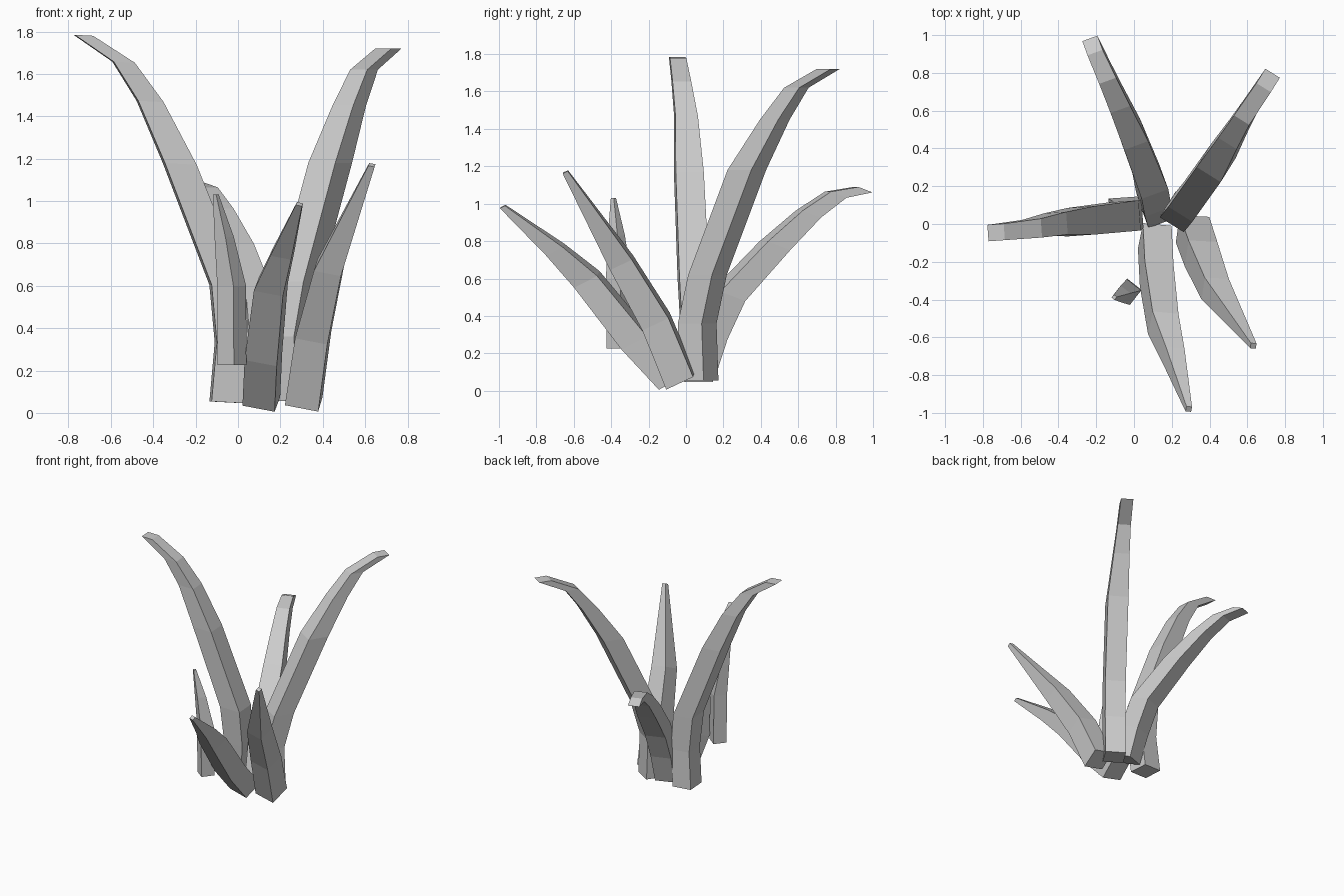
import bpy
import bmesh
from math import radians, sin, cos
from mathutils import Vector, Matrix

default = bpy.data.objects.get("Cube")
if default:
    bpy.data.objects.remove(default, do_unlink=True)

# Single plain grey material
grey = bpy.data.materials.new("plain_grey")
grey.use_nodes = True
colour = (0.6, 0.6, 0.6, 1)
grey.diffuse_color = colour
grey.node_tree.nodes["Principled BSDF"].inputs["Base Color"].default_value = colour


def leaf(name, yaw, tilt, roll, stations):
    """Loft one square section, kept parallel, through (x, y, z, width) stations."""
    yaw, tilt = radians(yaw), radians(tilt)
    out = Vector((cos(yaw) * cos(tilt), sin(yaw) * cos(tilt), -sin(tilt)))
    side = Matrix.Rotation(radians(roll), 3, out) @ Vector((-sin(yaw), cos(yaw), 0))

    bm = bmesh.new()
    rings = []
    for x, y, z, width in stations:
        centre, half = Vector((x, y, z)), width / 2
        rings.append([bm.verts.new(centre + (out * a + side * b) * half)
                      for a, b in ((1, 1), (-1, 1), (-1, -1), (1, -1))])
    for low, high in zip(rings, rings[1:]):
        for i in range(4):
            j = (i + 1) % 4
            bm.faces.new((low[i], low[j], high[j], high[i]))
    bm.faces.new(rings[0][::-1])
    bm.faces.new(rings[-1])
    bmesh.ops.recalc_face_normals(bm, faces=bm.faces)

    mesh = bpy.data.meshes.new(name)
    bm.to_mesh(mesh)
    bm.free()
    mesh.materials.append(grey)
    bpy.context.collection.objects.link(bpy.data.objects.new(name, mesh))


# Two tall arching leaves
leaf("tall_right_leaf", yaw=184, tilt=-3, roll=0, stations=[
    (-.055, .065, .05, .15), (-.03, .05, .33, .15), (-.05, .04, .6, .16),
    (-.275, .015, 1.175, .15), (-.415, 0, 1.47, .12),
    (-.54, -.025, 1.655, .1), (-.73, -.045, 1.782, .087)])
leaf("tall_left_leaf", yaw=58, tilt=0, roll=0, stations=[
    (.245, .07, .055, .15), (.24, .06, .36, .15), (.285, .115, .62, .15),
    (.435, .325, 1.18, .15), (.525, .475, 1.45, .115),
    (.595, .59, 1.62, .095), (.71, .76, 1.72, .09)])

# Drooping back leaf
leaf("back_leaf", yaw=110, tilt=20, roll=0, stations=[
    (.12, .065, .08, .14), (.105, .13, .3, .15), (.087, .225, .505, .15),
    (-.01, .475, .775, .135), (-.09, .655, .945, .11),
    (-.155, .8, 1.048, .095), (-.22, .945, 1.075, .085)])

# Pointed front leaves, leaning outwards
leaf("front_leaf", yaw=-101, tilt=27, roll=-12, stations=[
    (.11, -.07, .055, .155), (.12, -.27, .27, .155), (.155, -.53, .595, .14),
    (.21, -.7, .755, .1), (.29, -.98, .985, .03)])
leaf("front_left_leaf", yaw=-98, tilt=25, roll=-12, stations=[
    (.31, -.03, .055, .16), (.355, -.16, .37, .155),
    (.43, -.345, .685, .13), (.632, -.645, 1.17, .03)])

# Short raised shoot
leaf("small_shoot", yaw=52, tilt=0, roll=0, stations=[
    (-.028, -.357, .225, .097), (-.03, -.36, .6, .097),
    (-.065, -.372, .83, .065), (-.105, -.388, 1.03, .02)])
